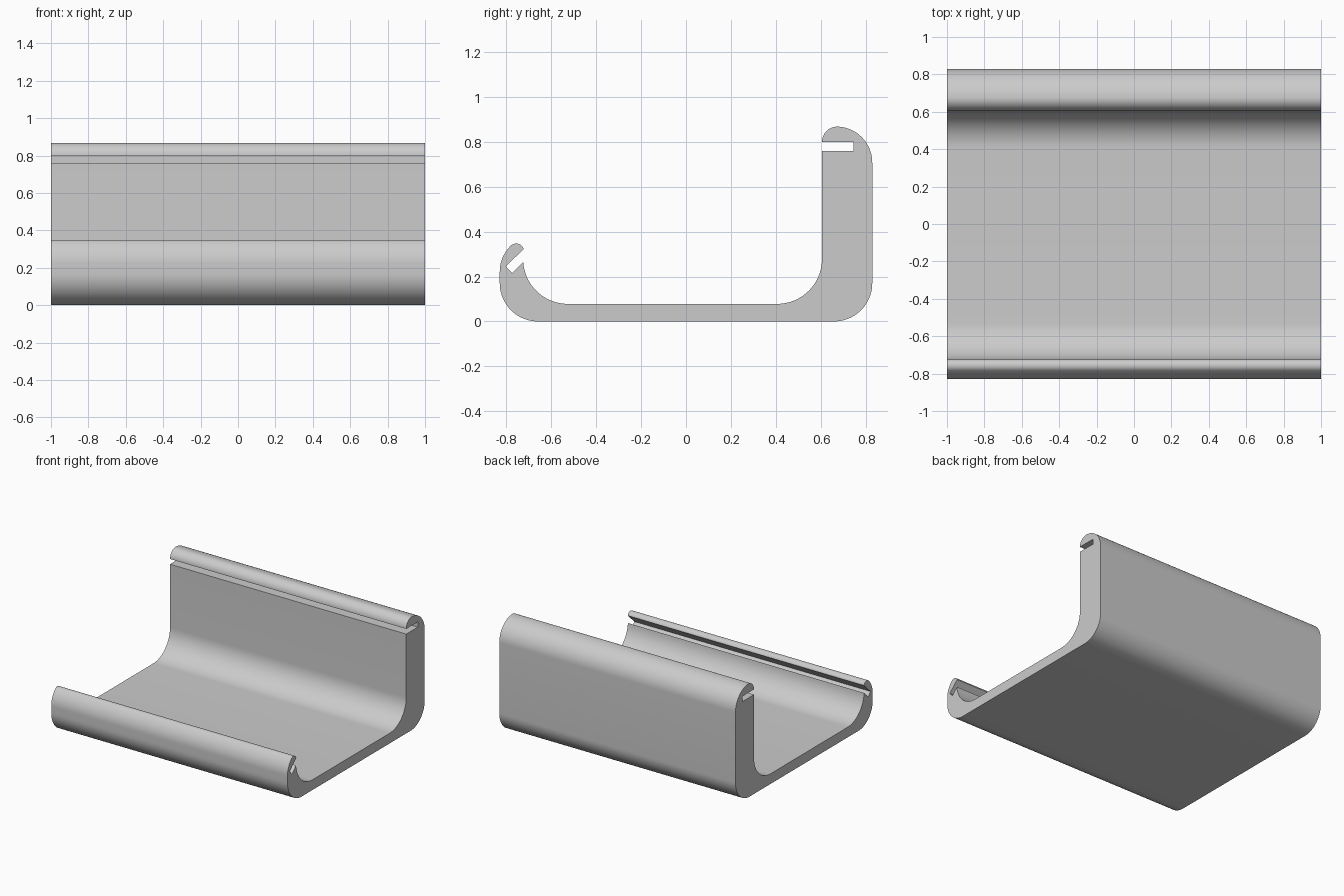
import bpy
import bmesh
from math import cos, sin, radians

cube = bpy.data.objects.get("Cube")
if cube:
    bpy.data.objects.remove(cube, do_unlink=True)

HALF_LENGTH = 1.0


def arc(y, z, r, start, end, steps=20):
    """Points on a circular arc in the y-z plane, angles in degrees."""
    angles = [radians(start + (end - start) * i / steps) for i in range(steps + 1)]
    return [(y + r * cos(a), z + r * sin(a)) for a in angles]


# Cross-section, running counter-clockwise from the underside
profile = []
profile += arc(0.66, 0.17, 0.17, -90, 0)         # rear bottom corner
profile += arc(0.67, 0.708, 0.16, 0, 90)         # rear top, outer rounding
profile += arc(0.674, 0.80, 0.068, 90, 180)      # rear top, inner rounding
profile += [(0.746, 0.80), (0.746, 0.76), (0.606, 0.76)]   # rear slot
profile += arc(0.406, 0.278, 0.20, 0, -90)       # rear inner fillet
profile += arc(-0.526, 0.278, 0.20, -90, -176)   # front inner fillet
profile += [(-0.775, 0.215), (-0.803, 0.246)]    # slanted front slot
profile += arc(-0.757, 0.312, 0.035, 16, 134)    # front lip tip
profile += arc(-0.67, 0.222, 0.16, 134, 180)     # front lip outer curve
profile += arc(-0.66, 0.17, 0.17, 180, 270)      # front bottom corner

# Sweep the section along x
bm = bmesh.new()
section = bm.faces.new([bm.verts.new((-HALF_LENGTH, y, z)) for y, z in profile])
swept = bmesh.ops.extrude_face_region(bm, geom=[section], use_keep_orig=True)
end_verts = [v for v in swept["geom"] if isinstance(v, bmesh.types.BMVert)]
bmesh.ops.translate(bm, verts=end_verts, vec=(2 * HALF_LENGTH, 0, 0))
bmesh.ops.remove_doubles(bm, verts=bm.verts, dist=0.0005)
bmesh.ops.recalc_face_normals(bm, faces=bm.faces)

mesh = bpy.data.meshes.new("channel_profile")
bm.to_mesh(mesh)
bm.free()
channel = bpy.data.objects.new("channel_profile", mesh)
bpy.context.collection.objects.link(channel)

# Plain grey finish
grey = bpy.data.materials.new("light_grey")
grey.use_nodes = True
colour = (0.6, 0.6, 0.6, 1)
grey.diffuse_color = colour
for node in grey.node_tree.nodes:
    if node.type == "BSDF_PRINCIPLED":
        node.inputs["Base Color"].default_value = colour
mesh.materials.append(grey)

# Smooth the roundings, keep slots and ends crisp
bpy.ops.object.select_all(action="DESELECT")
channel.select_set(True)
bpy.context.view_layer.objects.active = channel
bpy.ops.object.shade_smooth_by_angle(angle=radians(25))
